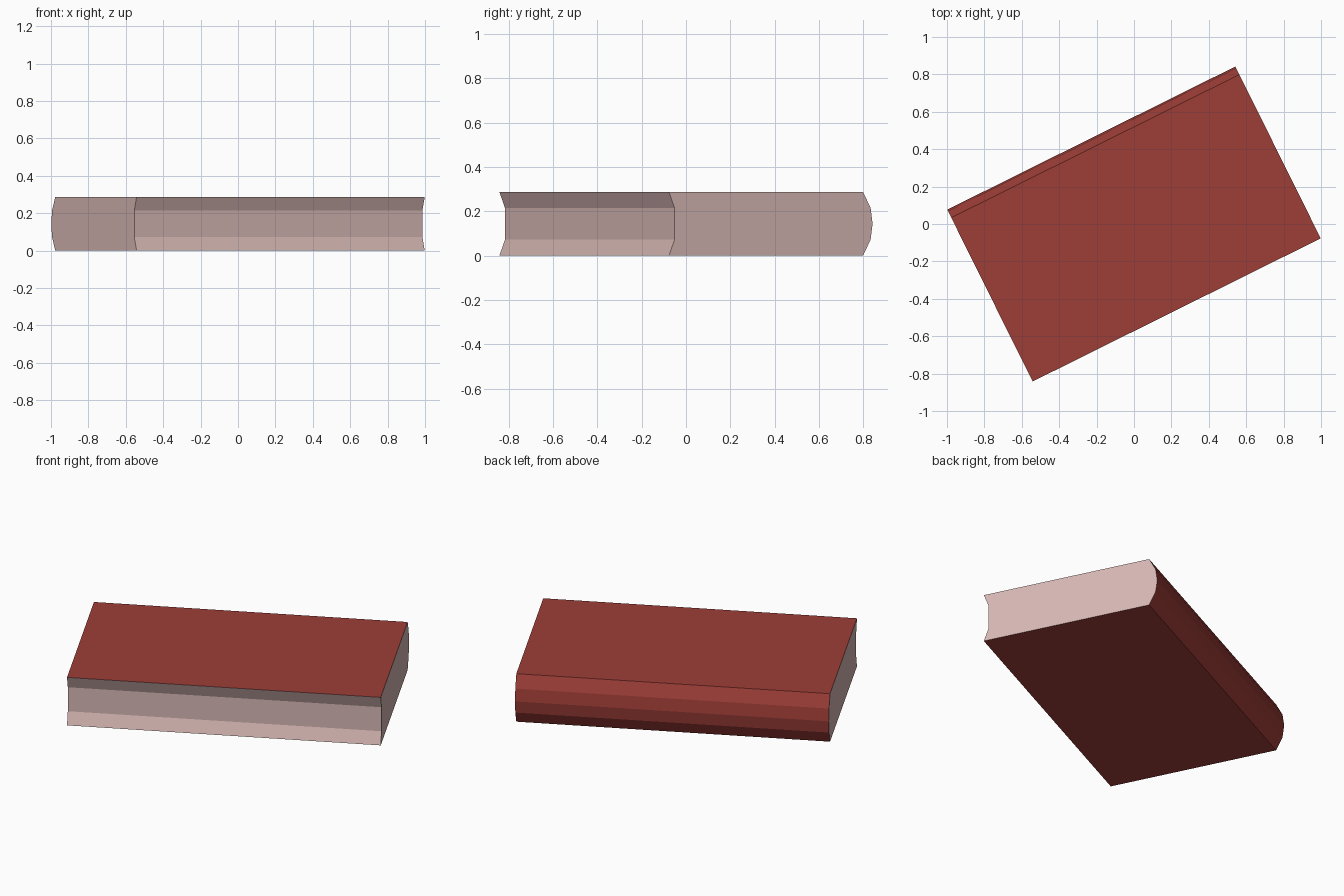
import bpy, bmesh, math

if "Cube" in bpy.data.objects:
    bpy.data.objects.remove(bpy.data.objects["Cube"])

LENGTH, HEIGHT = 1.72, 0.287
ANGLE = math.atan2(0.765, 1.54)


def material(name, rgb):
    m = bpy.data.materials.new(name)
    m.diffuse_color = (*rgb, 1.0)
    m.use_nodes = True
    m.node_tree.nodes["Principled BSDF"].inputs["Base Color"].default_value = m.diffuse_color
    return m


# Cross-section (across, up): flat bottom, rounded spine, flat top, hollow fore edge
FRONT, HINGE = -0.513, 0.465
profile = [(FRONT, 0), (HINGE, 0),
           (HINGE + 0.038, HEIGHT * 0.25), (HINGE + 0.048, HEIGHT * 0.5),
           (HINGE + 0.038, HEIGHT * 0.75), (HINGE, HEIGHT),
           (FRONT, HEIGHT), (FRONT + 0.028, HEIGHT * 0.75), (FRONT + 0.028, HEIGHT * 0.25)]

# Book: the profile extruded along the spine
bm = bmesh.new()
base = bm.faces.new([bm.verts.new((-LENGTH / 2, y, z)) for y, z in profile])
ext = bmesh.ops.extrude_face_region(bm, geom=[base], use_keep_orig=True)
bmesh.ops.translate(bm, vec=(LENGTH, 0, 0),
                    verts=[v for v in ext["geom"] if isinstance(v, bmesh.types.BMVert)])
bmesh.ops.recalc_face_normals(bm, faces=bm.faces)

# Pages show on both ends and the fore edge, cover everywhere else
for f in bm.faces:
    fore_edge = f.calc_center_median().y < FRONT + 0.05
    f.material_index = 1 if abs(f.normal.x) > 0.9 or fore_edge else 0

mesh = bpy.data.meshes.new("book")
bm.to_mesh(mesh)
bm.free()
mesh.materials.append(material("red cover", (0.34, 0.047, 0.038)))
mesh.materials.append(material("pale pink pages", (0.68, 0.48, 0.46)))
book = bpy.data.objects.new("book", mesh)
book.rotation_euler.z = ANGLE
bpy.context.collection.objects.link(book)
